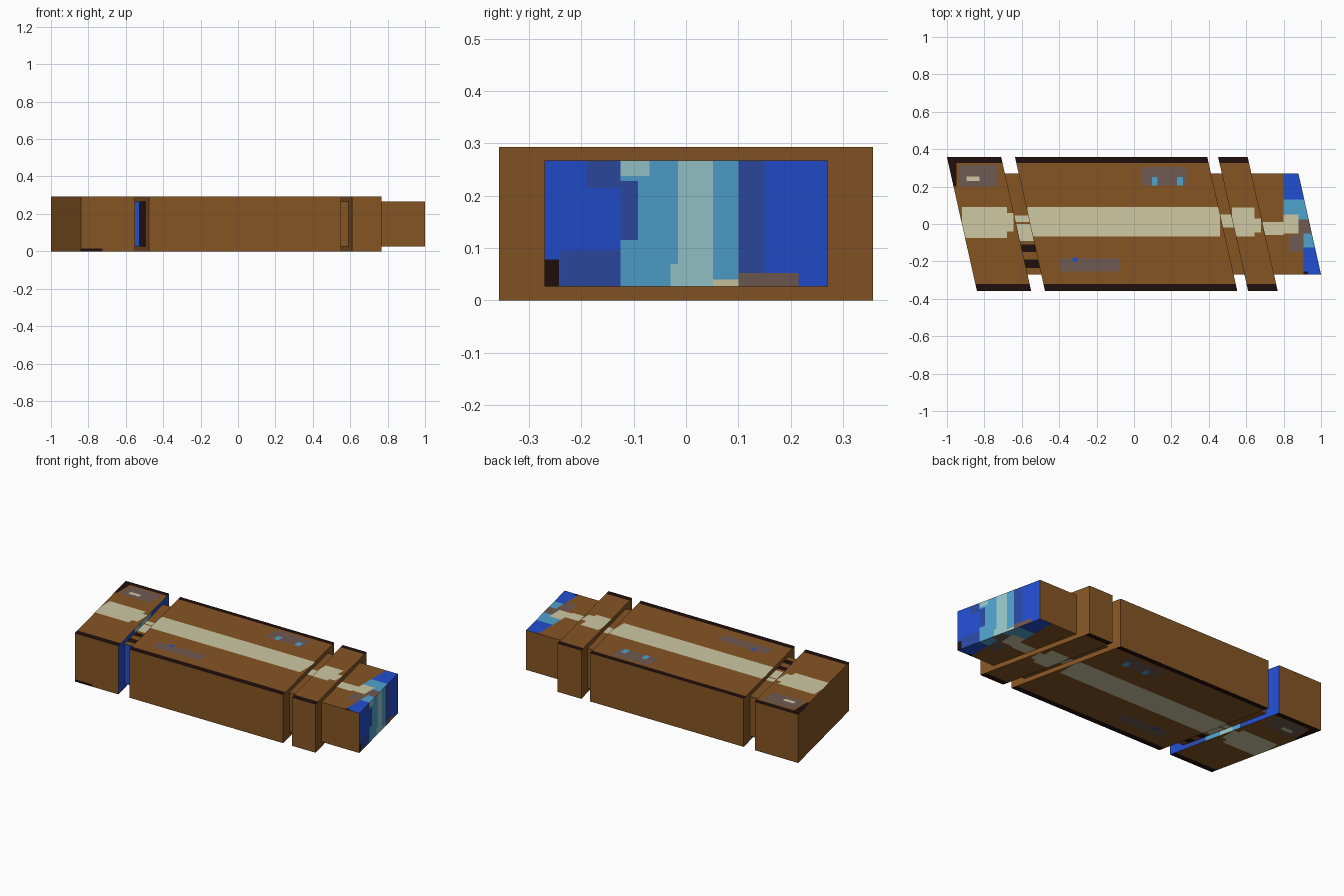
import bpy, bmesh
from mathutils import Vector

if "Cube" in bpy.data.objects:
    bpy.data.objects.remove(bpy.data.objects["Cube"])

SHEAR = 0.224   # the block ends are slanted in plan: x = u - SHEAR * y


def lin(c):
    c /= 255
    return c / 12.92 if c < 0.04045 else ((c + 0.055) / 1.055) ** 2.4


COLOURS = {
    "brown": (134, 85, 36), "cream": (205, 200, 162), "near_black": (32, 15, 13),
    "grey_brown": (112, 90, 82), "blue": (34, 78, 208), "dark_blue": (44, 74, 162),
    "light_blue": (79, 162, 206), "pale_blue": (152, 200, 204),
}
NAMES = list(COLOURS)
MATS = []
for n, rgb in COLOURS.items():
    m = bpy.data.materials.new(n)
    m.diffuse_color = (*[lin(c) for c in rgb], 1)
    m.use_nodes = True
    m.node_tree.nodes["Principled BSDF"].inputs["Base Color"].default_value = m.diffuse_color
    MATS.append(m)

# face direction -> (test on the normal, the two axes of a painted rectangle)
SIDES = {
    "flat": (lambda n: abs(n.z) > 0.5, (0, 1)),     # top and bottom alike
    "right": (lambda n: n.x > 0.5, (1, 2)),
    "front": (lambda n: n.y < -0.5, (0, 2)),
}


def block(name, u0, u1, hy, z0, z1, paint):
    """Slanted box; each paint entry cuts and colours a rectangle on one side."""
    bm = bmesh.new()
    bmesh.ops.create_cube(bm, size=1)
    for v in bm.verts:
        y = v.co.y * 2 * hy
        u = u1 if v.co.x > 0 else u0
        v.co = (u - SHEAR * y, y, z1 if v.co.z > 0 else z0)
    for colour, side, a0, a1, b0, b1 in paint:
        test, (i, j) = SIDES[side]
        for axis, val in ((i, a0), (i, a1), (j, b0), (j, b1)):
            bm.normal_update()
            fs = [f for f in bm.faces if test(f.normal)]
            geom = fs + list({e for f in fs for e in f.edges}) + list({v for f in fs for v in f.verts})
            co, no = Vector(), Vector()
            co[axis], no[axis] = val, 1
            bmesh.ops.bisect_plane(bm, geom=geom, dist=1e-5, plane_co=co, plane_no=no)
        bm.normal_update()
        for f in bm.faces:
            c = f.calc_center_median()
            if test(f.normal) and a0 < c[i] < a1 and b0 < c[j] < b1:
                f.material_index = NAMES.index(colour)
    me = bpy.data.meshes.new(name)
    bm.to_mesh(me)
    bm.free()
    for m in MATS:
        me.materials.append(m)
    ob = bpy.data.objects.new(name, me)
    bpy.context.collection.objects.link(ob)
    return ob


HY, TOP = 0.357, 0.293              # thick blocks
CY, C0, C1 = 0.27, 0.027, 0.267     # thinner core
EDGES = [("near_black", "flat", -2, 2, 0.327, 1), ("near_black", "flat", -2, 2, -1, -0.322)]

# striped end face, shared by the core tip and the inner face of the left block
STRIPES = [
    ("blue", "right", -1, -0.125, -1, 1),
    ("dark_blue", "right", -0.24, -0.125, -1, 0.095),
    ("dark_blue", "right", -0.19, -0.125, 0.215, 1),
    ("light_blue", "right", -0.125, 0.1, -1, 1),
    ("dark_blue", "right", -0.125, -0.092, 0.115, 0.228),
    ("pale_blue", "right", -0.125, -0.07, 0.238, 1),
    ("pale_blue", "right", -0.015, 0.052, -1, 1),
    ("pale_blue", "right", -0.03, 0.0, -1, 0.07),
    ("dark_blue", "right", 0.1, 0.15, -1, 1),
    ("blue", "right", 0.15, 1, -1, 1),
]

# left block
block("left_block", -0.92, -0.63, HY, 0, TOP, EDGES + STRIPES + [
    ("near_black", "flat", -1, -0.95, 0.2, 1),
    ("grey_brown", "flat", -0.935, -0.73, 0.2, 0.315),
    ("cream", "flat", -0.92, -0.68, -0.075, 0.092),
    ("cream", "flat", -0.68, -0.645, -0.04, 0.06),
    ("cream", "flat", -0.895, -0.825, 0.23, 0.255),
    ("near_black", "front", -1, -0.725, -1, 0.014),
])
# main block
block("main_block", -0.556, 0.472, HY, 0, TOP, EDGES + [
    ("cream", "flat", -0.57, 0.46, -0.066, 0.09),
    ("grey_brown", "flat", -0.4, -0.08, -0.255, -0.185),
    ("blue", "flat", -0.33, -0.3, -0.2, -0.178),
    ("grey_brown", "flat", 0.04, 0.28, 0.205, 0.305),
    ("light_blue", "flat", 0.095, 0.125, 0.205, 0.25),
    ("light_blue", "flat", 0.23, 0.262, 0.205, 0.252),
])
# collar
block("collar", 0.53, 0.688, HY, 0, TOP, EDGES + [
    ("cream", "flat", 0.525, 0.645, -0.068, 0.088),
    ("cream", "flat", 0.645, 0.68, -0.045, 0.03),
])
# necks joining the blocks
block("left_neck", -0.635, -0.55, CY, C0, C1, [
    ("cream", "flat", -2, 2, -0.09, 0.0),
    ("cream", "flat", -2, 2, 0.01, 0.045),
    ("near_black", "flat", -2, 2, -0.235, -0.11),
    ("brown", "flat", -2, 2, -0.19, -0.15),
    ("blue", "front", -2, -0.53, -1, 1),
    ("near_black", "front", -0.53, 2, -1, 1),
])
block("right_neck", 0.467, 0.535, CY, C0, C1, [
    ("cream", "flat", -2, 2, -0.02, 0.05),
])
# core tip with the striped end
block("core_tip", 0.683, 0.9395, CY, C0, C1, STRIPES + [
    ("near_black", "right", -1, -0.243, -1, 0.078),
    ("grey_brown", "right", 0.1, 0.215, -1, 0.052),
    ("cream", "right", 0.052, 0.1, -1, 0.04),
    ("cream", "flat", 0.6, 0.8, -0.06, 0.01),
    ("blue", "flat", 0.8, 2, 0.13, 1),
    ("light_blue", "flat", 0.8, 2, 0.025, 0.13),
    ("cream", "flat", 0.8, 0.88, -0.05, 0.05),
    ("grey_brown", "flat", 0.83, 0.9, -0.15, -0.06),
    ("grey_brown", "flat", 0.88, 2, -0.06, 0.025),
    ("light_blue", "flat", 0.905, 2, -0.125, -0.05),
    ("blue", "flat", 0.905, 2, -0.255, -0.125),
    ("near_black", "flat", 0.905, 0.93, -1, -0.255),
    ("blue", "flat", 0.93, 2, -1, -0.255),
])
